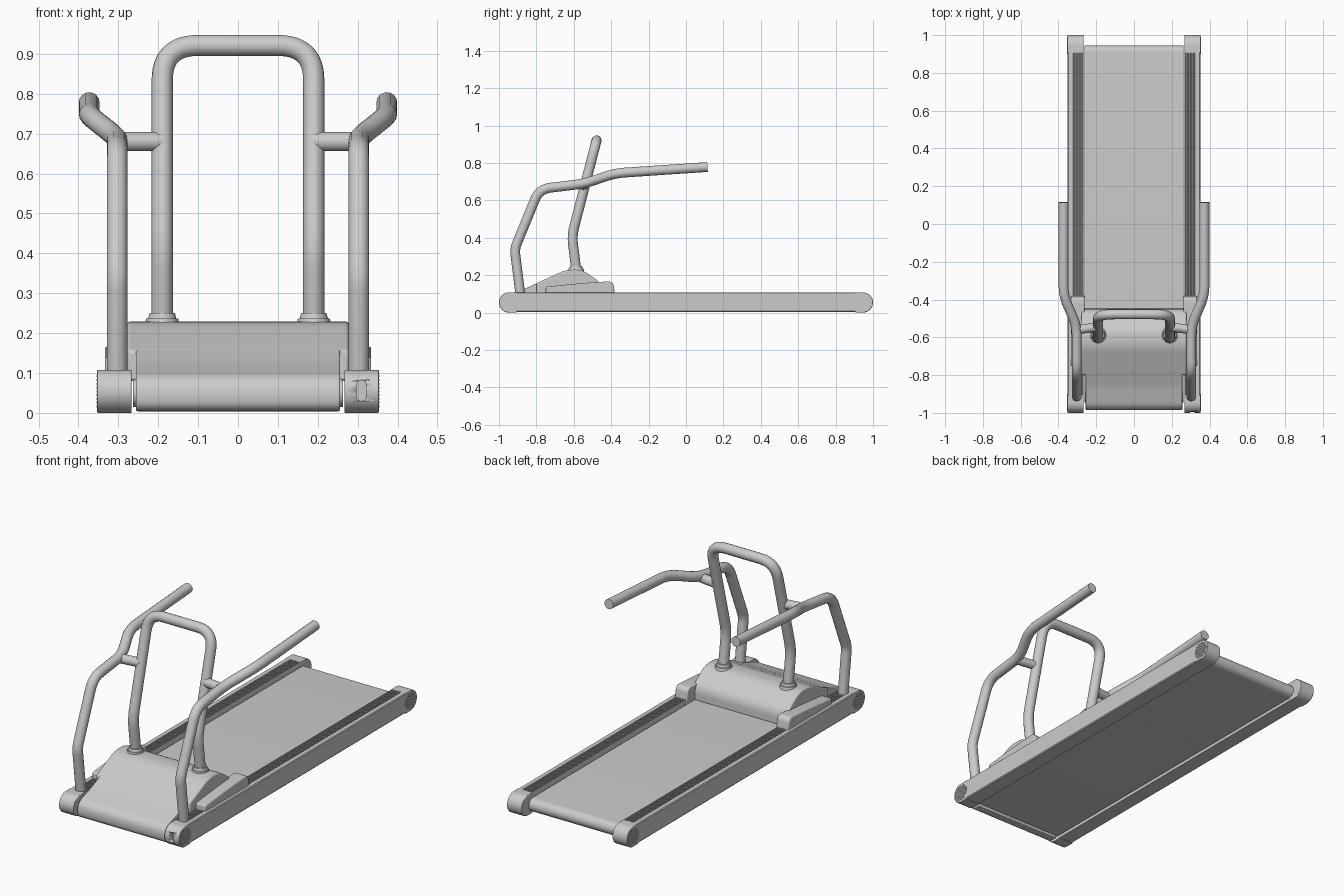
import bpy, bmesh
from math import radians, sin, cos, pi
from mathutils import Vector

if "Cube" in bpy.data.objects:
    bpy.data.objects.remove(bpy.data.objects["Cube"])


def finish(obj, angle=35):
    bpy.ops.object.select_all(action='DESELECT')
    obj.select_set(True)
    bpy.context.view_layer.objects.active = obj
    if obj.type == 'CURVE':
        bpy.ops.object.convert(target='MESH')
        obj = bpy.context.view_layer.objects.active
    bpy.ops.object.shade_smooth_by_angle(angle=radians(angle))
    return obj


def from_bmesh(name, bm):
    bmesh.ops.recalc_face_normals(bm, faces=bm.faces)
    me = bpy.data.meshes.new(name)
    bm.to_mesh(me)
    bm.free()
    obj = bpy.data.objects.new(name, me)
    bpy.context.collection.objects.link(obj)
    return finish(obj)


def fillet(points, dists, n=8):
    """Round the inner corners of an open path, each by its own distance."""
    pts = [Vector(p) for p in points]
    out = [pts[0]]
    for i in range(1, len(pts) - 1):
        p, d = pts[i], dists[i - 1]
        if d == 0:
            out.append(p)
            continue
        a = p + (pts[i - 1] - p).normalized() * d
        b = p + (pts[i + 1] - p).normalized() * d
        for k in range(n + 1):
            t = k / n
            out.append(a * (1 - t) ** 2 + p * 2 * t * (1 - t) + b * t * t)
    out.append(pts[-1])
    return out


def extrude(name, profile, lo, hi, axis='x', bevel=0):
    """Extrude a (y, z) profile along x, or an (x, z) profile along y."""
    def place(p, d):
        return (d, p[0], p[1]) if axis == 'x' else (p[0], d, p[1])
    bm = bmesh.new()
    rings = [[bm.verts.new(place(p, d)) for p in profile] for d in (lo, hi)]
    n = len(profile)
    bm.faces.new(rings[0])
    bm.faces.new(rings[1])
    for i in range(n):
        j = (i + 1) % n
        bm.faces.new((rings[0][i], rings[0][j], rings[1][j], rings[1][i]))
    obj = from_bmesh(name, bm)
    if bevel:
        mod = obj.modifiers.new("soft_edges", 'BEVEL')
        mod.width, mod.segments, mod.angle_limit = bevel, 3, radians(40)
    return obj


def tube(name, path, r):
    cu = bpy.data.curves.new(name, 'CURVE')
    cu.dimensions = '3D'
    cu.bevel_depth, cu.bevel_resolution, cu.use_fill_caps = r, 6, True
    sp = cu.splines.new('POLY')
    sp.points.add(len(path) - 1)
    for q, p in zip(sp.points, path):
        q.co = (*p, 1)
    obj = bpy.data.objects.new(name, cu)
    bpy.context.collection.objects.link(obj)
    return finish(obj)


def arc(cx, cz, r, a0, a1, n=20):
    return [(cx + r * cos(a0 + (a1 - a0) * k / n), cz + r * sin(a0 + (a1 - a0) * k / n))
            for k in range(n + 1)]


R, CY = 0.054, 0.946      # rail end radius and its centre

# running belt loop
extrude("running_belt", arc(0.91, 0.05, 0.035, -pi / 2, pi / 2)
        + arc(-0.91, 0.05, 0.035, pi / 2, 1.5 * pi), -0.263, 0.263)

# motor hood: narrow nose and wider rear cover
nose = fillet([(-0.92, 0.004), (-0.985, 0.004), (-0.985, 0.085), (-0.925, 0.106),
               (-0.86, 0.128), (-0.79, 0.160), (-0.74, 0.15), (-0.74, 0.03), (-0.92, 0.03)],
              [0.035, 0.04, 0.02, 0.02, 0, 0, 0])
extrude("hood_nose", nose, -0.256, 0.256, bevel=0.004)
cover = fillet([(-0.80, 0.08), (-0.80, 0.156), (-0.645, 0.228), (-0.555, 0.23),
                (-0.45, 0.155), (-0.448, 0.08)], [0, 0.035, 0.04, 0.04])
extrude("hood_cover", cover, -0.278, 0.278, bevel=0.008)

for s, side in ((-1, "left"), (1, "right")):
    # side rail with a ribbed foot strip along the top
    section = [(0.268, 0.003), (0.348, 0.003), (0.352, 0.008), (0.352, 0.104),
               (0.348, 0.108), (0.326, 0.108)]
    for k in range(7):
        x = 0.325 - k * 0.008
        section += [(x, 0.103), (x - 0.003, 0.103), (x - 0.004, 0.108), (x - 0.007, 0.108)]
    section.append((0.268, 0.103))
    extrude(side + "_rail", [(s * x, z) for x, z in section], -CY, CY, 'y')

    for e, end in ((-1, "front"), (1, "rear")):
        # rounded rail end cap
        prof = [(0.905, 0)] + arc(CY, R, R, -pi / 2, pi / 2) + [(0.905, 2 * R)]
        cap = extrude(f"{side}_{end}_cap", [(e * y, z) for y, z in prof],
                      s * 0.267, s * 0.353, bevel=0.003)
        if s == 1 and e == -1:
            # power socket slot
            slot = arc(0.309, 0.07, 0.012, 0, pi, 10) + arc(0.309, 0.042, 0.012, pi, 2 * pi, 10)
            cutter = extrude("socket_cutter", slot, -1.05, -0.975, 'y')
            cutter.hide_render = True
            cutter.hide_set(True)
            mod = cap.modifiers.new("socket", 'BOOLEAN')
            mod.operation, mod.object = 'DIFFERENCE', cutter
        # ribs on the cap's round side face
        bm = bmesh.new()
        for k in range(-4, 5):
            z = k * 0.0095
            half = (0.045 ** 2 - z * z) ** 0.5
            geo = bmesh.ops.create_cube(bm, size=1)["verts"]
            bmesh.ops.scale(bm, vec=(0.006, 2 * half, 0.005), verts=geo)
            bmesh.ops.translate(bm, vec=(s * 0.352, e * CY, R + z), verts=geo)
        from_bmesh(f"{side}_{end}_cap_ribs", bm)

    # foot rail pod beside the hood
    pod = fillet([(-0.75, 0.08), (-0.75, 0.138), (-0.55, 0.158), (-0.39, 0.168), (-0.378, 0.08)],
                 [0.01, 0.05, 0.03])
    extrude(side + "_pod", pod, s * 0.262, s * 0.334, bevel=0.006)

    # handrail
    path = [(0.303, -0.885, 0.09), (0.303, -0.916, 0.34), (0.303, -0.785, 0.66),
            (0.303, -0.54, 0.69), (0.373, -0.38, 0.745), (0.373, 0.115, 0.778)]
    tube(side + "_handrail", fillet([(s * x, y, z) for x, y, z in path],
                                    [0.03, 0.06, 0.06, 0.06]), 0.026)

    # brace between handrail and upright
    tube(side + "_brace", [Vector((s * 0.19, -0.545, 0.68)), Vector((s * 0.303, -0.56, 0.68))], 0.024)

    # upright collar
    bm = bmesh.new()
    for r1, r2, z, h in ((0.044, 0.040, 0.228, 0.016), (0.037, 0.032, 0.24, 0.02)):
        geo = bmesh.ops.create_cone(bm, cap_ends=True, segments=32, radius1=r1, radius2=r2, depth=h)
        bmesh.ops.translate(bm, vec=(s * 0.19, -0.588, z), verts=geo["verts"])
    from_bmesh(side + "_collar", bm)

# arched upright frame
half = [(0.19, -0.583, 0.2), (0.19, -0.61, 0.41), (0.19, -0.478, 0.921)]
arch = half + [(-x, y, z) for x, y, z in reversed(half)]
tube("upright_frame", fillet(arch, [0.05, 0.09, 0.09, 0.05], 12), 0.0265)
